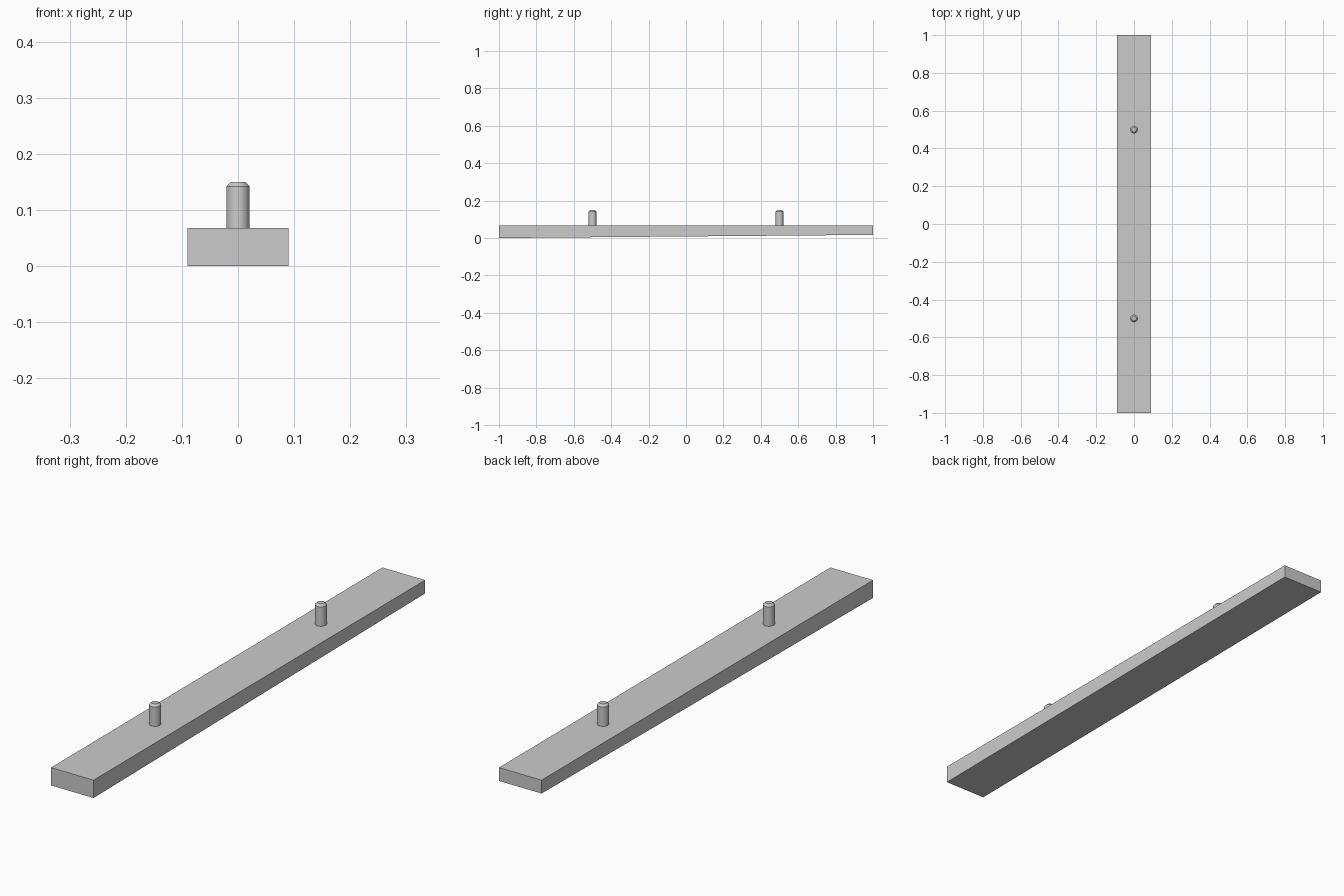
import bpy
import bmesh

cube = bpy.data.objects.get("Cube")
if cube:
    bpy.data.objects.remove(cube, do_unlink=True)

HALF_WIDTH, HALF_LENGTH, BAR_TOP = 0.09, 1.0, 0.068
BACK_LIFT = 0.017
PIN_RADIUS, PIN_TOP, CHAMFER = 0.0205, 0.15, 0.008

grey = bpy.data.materials.new("plain_grey")
grey.use_nodes = True
colour = (0.6, 0.6, 0.6, 1)
grey.diffuse_color = colour
grey.node_tree.nodes["Principled BSDF"].inputs["Base Color"].default_value = colour


def make_object(name, bm):
    bmesh.ops.recalc_face_normals(bm, faces=bm.faces)
    mesh = bpy.data.meshes.new(name)
    bm.to_mesh(mesh)
    bm.free()
    mesh.materials.append(grey)
    obj = bpy.data.objects.new(name, mesh)
    bpy.context.collection.objects.link(obj)
    return obj


# Bar: flat top, underside rising toward the back
bm = bmesh.new()
profile = [(-HALF_LENGTH, 0), (HALF_LENGTH, BACK_LIFT),
           (HALF_LENGTH, BAR_TOP), (-HALF_LENGTH, BAR_TOP)]
side = bm.faces.new([bm.verts.new((-HALF_WIDTH, y, z)) for y, z in profile])
extruded = bmesh.ops.extrude_face_region(bm, geom=[side])["geom"]
bmesh.ops.translate(bm, vec=(2 * HALF_WIDTH, 0, 0),
                    verts=[v for v in extruded if isinstance(v, bmesh.types.BMVert)])
make_object("tapered_bar", bm)


# Pins: round pegs with a chamfered top edge, rooted in the bar
def make_pin(name, y):
    base = BAR_TOP - 0.01
    bm = bmesh.new()
    bmesh.ops.create_cone(bm, cap_ends=True, segments=32, radius1=PIN_RADIUS,
                          radius2=PIN_RADIUS, depth=PIN_TOP - base)
    bmesh.ops.translate(bm, verts=bm.verts, vec=(0, y, (PIN_TOP + base) / 2))
    rim = [e for e in bm.edges if all(v.co.z > PIN_TOP - 0.001 for v in e.verts)]
    bmesh.ops.bevel(bm, geom=rim, offset=CHAMFER, segments=1, affect='EDGES')
    pin = make_object(name, bm)
    bpy.ops.object.select_all(action='DESELECT')
    pin.select_set(True)
    bpy.context.view_layer.objects.active = pin
    bpy.ops.object.shade_smooth_by_angle()


make_pin("front_pin", -0.5)
make_pin("back_pin", 0.5)
